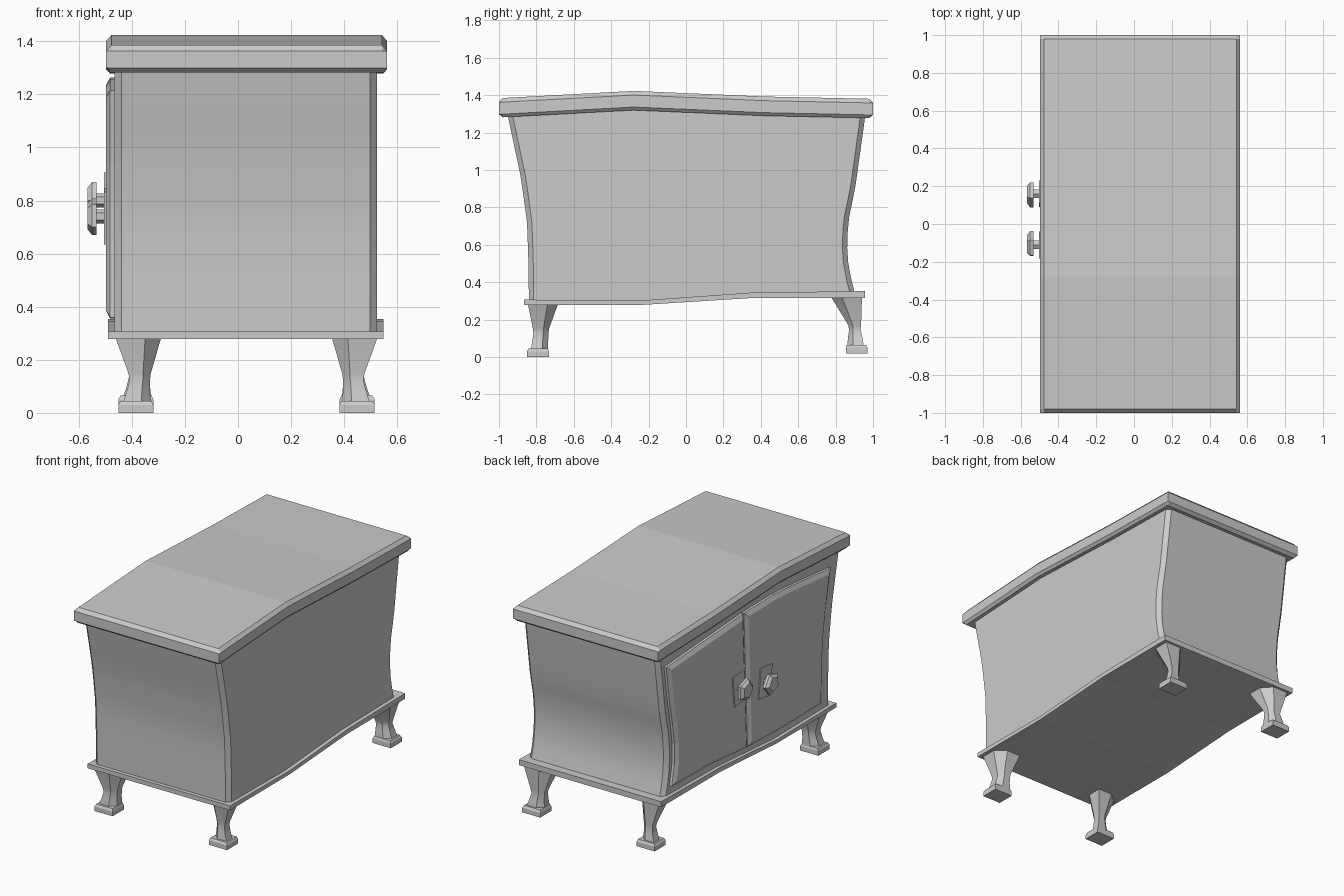
import bpy, bmesh, math

if "Cube" in bpy.data.objects:
    bpy.data.objects.remove(bpy.data.objects["Cube"])


def interp(pts, t):
    """Piecewise linear lookup in a list of (t, value)."""
    if t <= pts[0][0]:
        return pts[0][1]
    for (a, va), (b, vb) in zip(pts, pts[1:]):
        if t <= b:
            return va + (vb - va) * (t - a) / (b - a)
    return pts[-1][1]


def loft(name, rings, smooth=False):
    """Skin a list of equal-length closed rings and cap both ends."""
    bm = bmesh.new()
    loops = [[bm.verts.new(p) for p in r] for r in rings]
    n = len(loops[0])
    for a, b in zip(loops, loops[1:]):
        for i in range(n):
            j = (i + 1) % n
            bm.faces.new((a[i], a[j], b[j], b[i]))
    bm.faces.new(loops[0][::-1])
    bm.faces.new(loops[-1])
    bmesh.ops.recalc_face_normals(bm, faces=bm.faces)
    me = bpy.data.meshes.new(name)
    bm.to_mesh(me)
    bm.free()
    ob = bpy.data.objects.new(name, me)
    bpy.context.collection.objects.link(ob)
    if smooth:
        bpy.ops.object.select_all(action='DESELECT')
        ob.select_set(True)
        bpy.context.view_layer.objects.active = ob
        bpy.ops.object.shade_smooth_by_angle(angle=math.radians(30))
    return ob


# Wavy lid with chamfered rim
LID = [(-0.98, 1.385), (-0.28, 1.423), (0.42, 1.393), (0.98, 1.381)]
XL, XR = -0.497, 0.562
rings = []
for y in (-1, -0.98, -0.28, 0.42, 0.98, 1):
    h = interp(LID, y)
    hi, lo = h - 0.022, h - 0.086
    end = abs(y) == 1
    t, b = (hi, lo) if end else (h, h - 0.103)
    rings.append([(XL, y, lo), (XL, y, hi), (XL + .02, y, t), (XR - .02, y, t),
                  (XR, y, hi), (XR, y, lo), (XR - .015, y, b), (XL + .015, y, b)])
loft("lid", rings)

# Wavy base plate
rings = []
for y, b, t in ((-0.867, .278, .307), (-0.25, .278, .302), (0.34, .315, .344), (0.957, .317, .353)):
    rings.append([(-.489, y, b), (-.489, y, t), (.549, y, t), (.549, y, b)])
loft("base_plate", rings)

# Body with bowed ends and chamfered upright corners
FRONT = [(.283, -.84), (.5, -.842), (.72, -.85), (.957, -.882), (1.278, -.95), (1.33, -.96)]
BACK = [(.335, .904), (.45, .875), (.55, .861), (.72, .866), (.9, .904), (1.278, .957), (1.33, .962)]
rings = []
for k in range(13):
    v = k / 12
    zf, zb = .283 + v * 1.047, .335 + v * .995
    f, b = interp(FRONT, zf), interp(BACK, zb)
    c, x0, x1 = .026, -.465, .523
    rings.append([(x0 + c, f, zf), (x1 - c, f, zf), (x1, f + c, zf), (x1, b - c, zb),
                  (x1 - c, b, zb), (x0 + c, b, zb), (x0, b - c, zb), (x0, f + c, zf)])
loft("body", rings, True)

# Pair of warped doors with bevelled edges
DOOR_TOP = [(-.8, 1.215), (-.28, 1.265), (.09, 1.26), (.9, 1.21)]
DOOR_BOT = [(-.71, .36), (-.28, .355), (.05, .365), (.45, .40), (.82, .405)]


def door_point(side, u, v, x):
    z0 = .38 + v * .84
    middle = .05 + .04 * v + side * .004
    edge = interp(BACK, z0) - .055 if side > 0 else interp(FRONT, z0) + .12
    y = middle + (edge - middle) * u
    b, t = interp(DOOR_BOT, y), interp(DOOR_TOP, y)
    return (x, y, b + (t - b) * v)


N = 6
for side, name in ((-1, "front_door"), (1, "back_door")):
    rings = []
    for x, inset in ((-.46, 0), (-.482, 0), (-.497, .032)):
        lo, hi = inset, 1 - inset
        s = [lo + (hi - lo) * k / N for k in range(N)]
        uv = [(t, lo) for t in s] + [(hi, t) for t in s]
        uv += [(1 - t, hi) for t in s] + [(lo, 1 - t) for t in s]
        rings.append([door_point(side, u, v, x) for u, v in uv])
    loft(name, rings)


# Door knobs: tilted plate, stem and pentagonal head
def disc(x, y, z, r, n, turn):
    return [(x, y + r * math.sin(turn + math.tau * i / n),
             z + r * math.cos(turn + math.tau * i / n)) for i in range(n)]


for name, y, z, tilt in (("front", -.11, .74, .12), ("back", .16, .80, -.1)):
    plate = []
    for x in (-.49, -.504):
        plate.append([(x, y + a * math.cos(tilt) - b * math.sin(tilt),
                       z + a * math.sin(tilt) + b * math.cos(tilt))
                      for a, b in ((-.06, -.1), (.06, -.1), (.06, .1), (-.06, .1))])
    loft(name + "_knob_plate", plate)
    loft(name + "_knob_stem", [disc(-.5, y, z, .026, 6, 0), disc(-.54, y, z, .026, 6, 0)])
    loft(name + "_knob_head", [disc(-.533, y, z, .072, 5, tilt * 3),
                               disc(-.55, y, z, .072, 5, tilt * 3),
                               disc(-.567, y, z, .05, 5, tilt * 3)])

# Bracket legs with block feet, mirrored across the cabinet
SECTION = [(0, 0), (.65, 0), (1, .4), (1, 1), (.4, 1), (0, .65)]
SQUARE = [(0, 0), (1, 0), (1, 1), (0, 1)]
MID = .032
LEG_X = [(.494, .321), (.445, .36), (.44, .364), (.45, .364), (.468, .358)]
FOOT_X = [(.483, .351), (.483, .351), (.475, .357)]
LEGS = {
    "front": ([(-.845, -.684), (-.818, -.733), (-.816, -.735), (-.822, -.737), (-.83, -.737)],
              [(-.85, -.733), (-.85, -.733), (-.842, -.738)], 0),
    "back": ([(.941, .775), (.936, .868), (.934, .872), (.943, .866), (.952, .862)],
             [(.97, .855), (.97, .855), (.962, .86)], .02),
}


def leg_rings(section, xs, ys, zs, side):
    return [[(MID + side * (xo + (xi - xo) * p), yo + (yi - yo) * q, z) for p, q in section]
            for (xo, xi), (yo, yi), z in zip(xs, ys, zs)]


for end, (leg_y, foot_y, dz) in LEGS.items():
    for side, label in ((-1, "left"), (1, "right")):
        zs = [.285 + dz * 1.9, .15 + dz, .125 + dz, .085 + dz, .03 + dz]
        loft(f"{end}_{label}_leg", leg_rings(SECTION, LEG_X, leg_y, zs, side), True)
        loft(f"{end}_{label}_foot",
             leg_rings(SQUARE, FOOT_X, foot_y, (dz, .03 + dz, .045 + dz), side))
